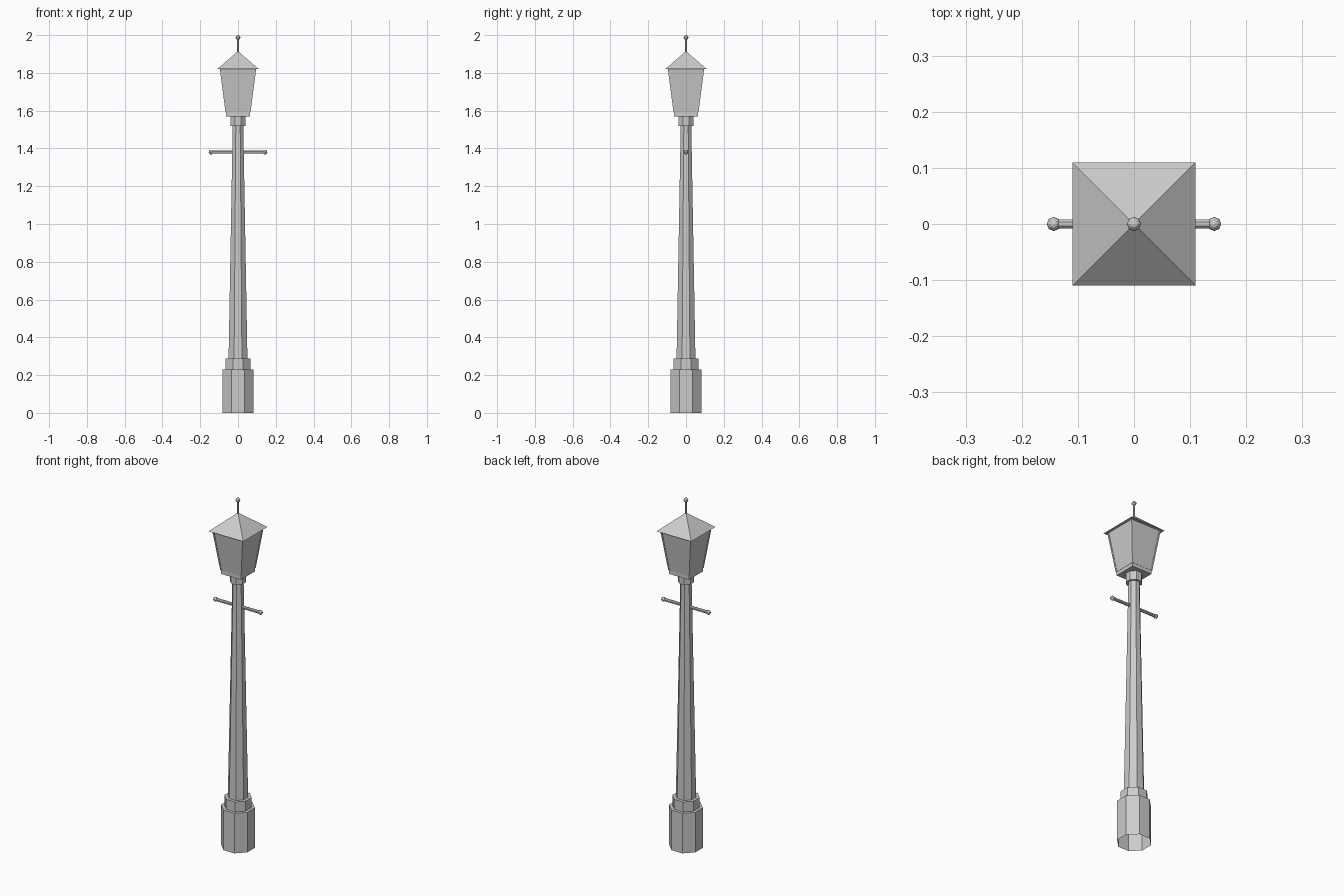
import bpy, bmesh, math
from mathutils import Matrix

if "Cube" in bpy.data.objects:
    bpy.data.objects.remove(bpy.data.objects["Cube"])


def finish(name, bm):
    me = bpy.data.meshes.new(name)
    bm.to_mesh(me)
    bm.free()
    ob = bpy.data.objects.new(name, me)
    bpy.context.collection.objects.link(ob)
    return ob


def prism(name, sides, rings, top=True, bottom=True):
    """Stack of flat-fronted polygon rings: (half width, z, centre x, centre y)."""
    bm = bmesh.new()
    loops = []
    for ring in rings:
        half, z, cx, cy = (tuple(ring) + (0, 0))[:4]
        r = half / math.cos(math.pi / sides)
        angles = [(i + 0.5) * 2 * math.pi / sides for i in range(sides)]
        loops.append([bm.verts.new((cx + r * math.cos(a), cy + r * math.sin(a), z)) for a in angles])
    for lo, hi in zip(loops, loops[1:]):
        for i in range(sides):
            j = (i + 1) % sides
            bm.faces.new((lo[i], lo[j], hi[j], hi[i]))
    if top:
        bm.faces.new(loops[-1])
    if bottom:
        bm.faces.new(loops[0][::-1])
    bmesh.ops.remove_doubles(bm, verts=bm.verts, dist=1e-5)
    return finish(name, bm)


def ball(name, x, z, r=0.0125):
    bm = bmesh.new()
    bmesh.ops.create_uvsphere(bm, u_segments=8, v_segments=6, radius=r,
                              matrix=Matrix.Translation((x, 0, z)))
    return finish(name, bm)


# Octagonal base, open underneath, with stepped collar
prism("base", 8, [(0.083, 0), (0.083, 0.23), (0.067, 0.23), (0.067, 0.287),
                  (0.05, 0.287)], bottom=False)

# Tapered post and its top collar
prism("post", 8, [(0.05, 0.287), (0.028, 1.52)])
prism("top_collar", 8, [(0.04, 1.52), (0.04, 1.57)])

# Ladder bar with end balls
bar = prism("ladder_bar", 8, [(0.008, -0.143), (0.008, 0.143)])
bar.data.transform(Matrix.Translation((0, 0, 1.38)) @ Matrix.Rotation(math.pi / 2, 4, 'Y'))
for side, label in ((-1, "left"), (1, "right")):
    ball("bar_ball_" + label, side * 0.143, 1.38)

# Lantern floor, glass and corner frames
prism("lantern_floor", 4, [(0.063, 1.57), (0.063, 1.593)])
prism("lantern_glass", 4, [(0.064, 1.59), (0.093, 1.82)])
for sx in (-1, 1):
    for sy in (-1, 1):
        prism("corner_frame", 4, [(0.004, 1.59, sx * 0.062, sy * 0.062),
                                  (0.004, 1.82, sx * 0.092, sy * 0.092)])

# Pyramid roof
bm = bmesh.new()
bmesh.ops.create_cone(bm, cap_ends=True, segments=4, radius1=0.11 * math.sqrt(2), radius2=0,
                      depth=0.095, matrix=Matrix.Translation((0, 0, 1.8675))
                      @ Matrix.Rotation(math.pi / 4, 4, 'Z'))
bmesh.ops.remove_doubles(bm, verts=bm.verts, dist=1e-5)
roof = finish("roof", bm)
xs = max(abs(v.co.x) for v in roof.data.vertices)
ys = max(abs(v.co.y) for v in roof.data.vertices)
# Keep the eaves square to the lantern
if max(xs, ys) > 0.12:
    roof.data.transform(Matrix.Rotation(math.pi / 4, 4, 'Z'))

# Finial
prism("finial_rod", 8, [(0.005, 1.90), (0.005, 1.985)])
ball("finial_ball", 0, 1.9875)
